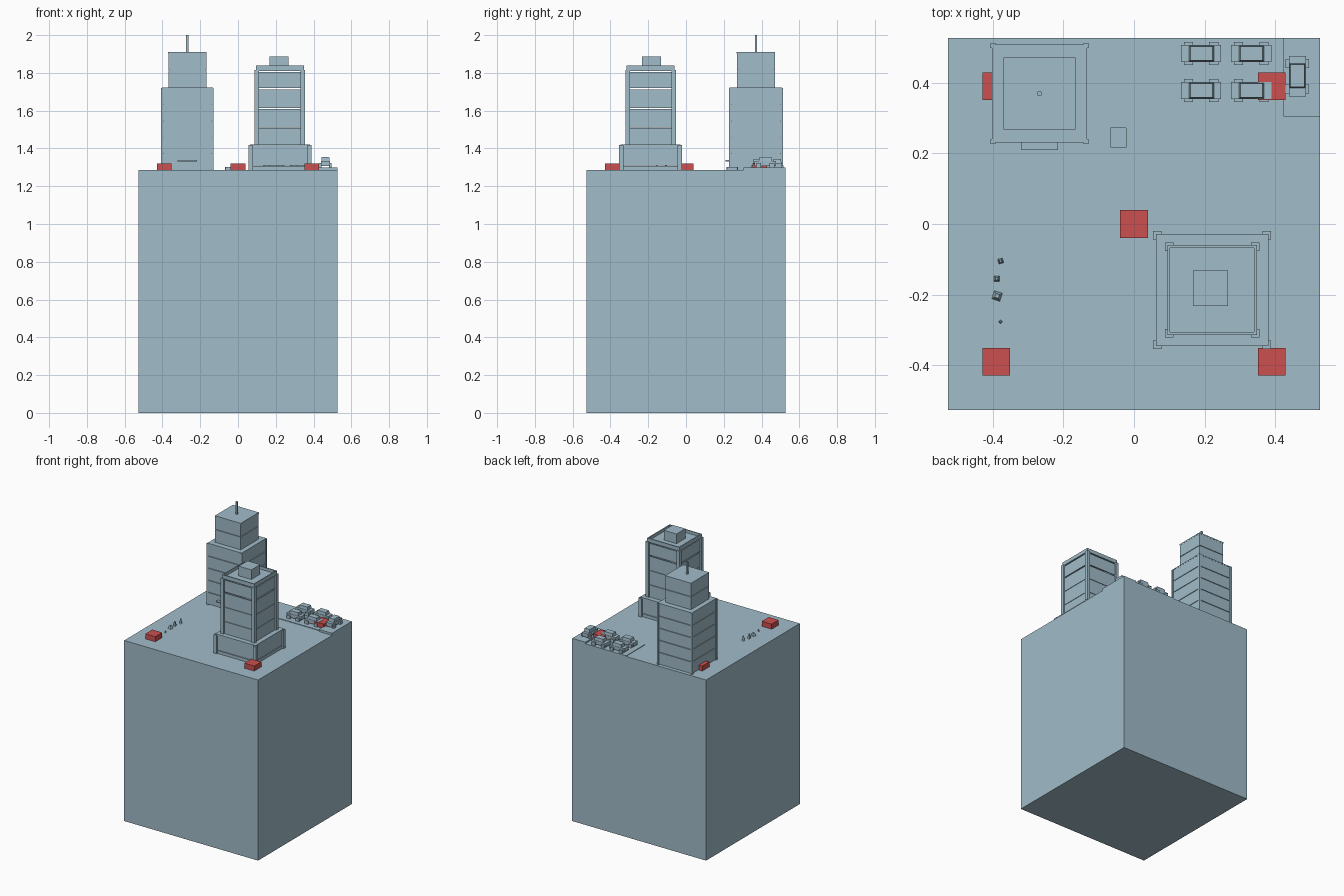
import bpy, bmesh, math
from mathutils import Matrix

if "Cube" in bpy.data.objects:
    bpy.data.objects.remove(bpy.data.objects["Cube"])


def material(name, rgb):
    m = bpy.data.materials.new(name)
    m.diffuse_color = (*rgb, 1)
    m.use_nodes = True
    m.node_tree.nodes["Principled BSDF"].inputs["Base Color"].default_value = m.diffuse_color
    return m


BLUE = material("pale_blue_grey", (0.354, 0.503, 0.584))
RED = material("red", (0.60, 0.08, 0.08))
G = 1.285  # ground level on top of the block


def boxes(name, parts, mat=BLUE, loc=(0, 0, 0), rot=0.0):
    """One object from boxes given as (x0, x1, y0, y1, z0, z1[, top taper])."""
    bm = bmesh.new()
    for p in parts:
        x0, x1, y0, y1, z0, z1 = p[:6]
        taper = p[6] if len(p) > 6 else 1
        vs = bmesh.ops.create_cube(bm, size=1)["verts"]
        for v in vs:
            k = taper if v.co.z > 0 else 1
            v.co = ((x0 + x1) / 2 + v.co.x * (x1 - x0) * k,
                    (y0 + y1) / 2 + v.co.y * (y1 - y0) * k,
                    (z0 + z1) / 2 + v.co.z * (z1 - z0))
    me = bpy.data.meshes.new(name)
    bm.to_mesh(me)
    bm.free()
    me.materials.append(mat)
    ob = bpy.data.objects.new(name, me)
    ob.location, ob.rotation_euler = loc, (0, 0, rot)
    bpy.context.collection.objects.link(ob)
    return ob


def slab(hx, hy, z0, z1):
    return (-hx, hx, -hy, hy, z0, z1)


def ring(hx, hy, t, z0, z1):
    """Four walls around a hollow square."""
    return [(-hx, hx, -hy, -hy + t, z0, z1), (-hx, hx, hy - t, hy, z0, z1),
            (-hx, -hx + t, -hy + t, hy - t, z0, z1), (hx - t, hx, -hy + t, hy - t, z0, z1)]


def corners(hx, hy, arm, t, z0, z1):
    """L-shaped pillars at four corners."""
    out = []
    for sx in (-1, 1):
        for sy in (-1, 1):
            xa, xb, xt = sx * hx, sx * (hx - arm), sx * (hx - t)
            ya, yb, yt = sy * hy, sy * (hy - arm), sy * (hy - t)
            out.append((min(xa, xb), max(xa, xb), min(ya, yt), max(ya, yt), z0, z1))
            out.append((min(xa, xt), max(xa, xt), min(yt, yb), max(yt, yb), z0, z1))
    return out


# Ground block and red markers
boxes("ground_block", [slab(0.527, 0.527, 0, G)])
for i, (x, y) in enumerate([(0, 0), (-0.39, -0.39), (0.39, -0.39), (-0.39, 0.39), (0.39, 0.39)]):
    boxes(f"red_marker_{i}", [slab(0.039, 0.039, G - 0.035, 1.321)], RED, (x, y, 0))

# Front building: podium, floors with open slots, parapet, roof box
c = (0.2215, -0.187, 0)
boxes("podium_walls", ring(0.157, 0.157, 0.012, G, 1.306) + ring(0.157, 0.157, 0.012, 1.310, 1.41)
      + [slab(0.159, 0.159, 1.41, 1.422)], loc=c)
boxes("podium_pillars", corners(0.167, 0.167, 0.024, 0.012, G, 1.417), loc=c)
floors = []
for z0, z1 in [(1.422, 1.508), (1.511, 1.610), (1.613, 1.712), (1.720, 1.804)]:
    floors += ring(0.125, 0.125, 0.007, z0, z1)
boxes("office_walls", floors, loc=c)
boxes("office_pillars", corners(0.134, 0.134, 0.024, 0.012, 1.422, 1.815), loc=c)
boxes("office_roof", [slab(0.127, 0.127, 1.811, 1.818)] + ring(0.127, 0.127, 0.008, 1.818, 1.838), loc=c)
boxes("roof_box", [slab(0.05, 0.05, 1.818, 1.887)], loc=(0.217, -0.182, 0))

# Back tower: core, floor panels, corner pillars, upper block, mast, canopy
c = (-0.268, 0.37, 0)
panels = []
for i in range(5):
    z = G + 0.004 + i * 0.086
    panels += ring(0.134, 0.138, 0.008, z, z + 0.082)
boxes("tower_core", [slab(0.127, 0.131, G, 1.715)], loc=c)
boxes("tower_panels", panels, loc=c)
boxes("tower_roof", [slab(0.135, 0.139, 1.714, 1.722)], loc=c)
boxes("tower_pillars", corners(0.139, 0.143, 0.014, 0.012, G, 1.72), loc=c)
boxes("upper_core", [slab(0.095, 0.095, 1.722, 1.905)], loc=c)
boxes("upper_panels", ring(0.101, 0.101, 0.007, 1.722, 1.812) + ring(0.101, 0.101, 0.007, 1.816, 1.902)
      + [slab(0.102, 0.102, 1.902, 1.911)], loc=c)
boxes("mast", [slab(0.006, 0.006, 1.911, 2.0)], loc=c)
boxes("entrance_canopy", [(-0.052, 0.052, -0.161, -0.134, 1.332, 1.339)], loc=c)

# Parking area and raised bay
boxes("parking_floor", [(0.103, 0.424, 0.316, 0.527, G, 1.289)])
boxes("raised_bay", [(0.424, 0.527, 0.305, 0.527, G, 1.300)])


def car(name, x, y, z, rot=0.0):
    parts = [(-0.057, 0.057, -0.024, 0.024, 0.008, 0.034),
             (-0.034, 0.036, -0.022, 0.022, 0.034, 0.055, 0.9)]
    for sx in (-0.036, 0.036):
        for sy in (-1, 1):
            a, b = sorted((sy * 0.020, sy * 0.033))
            parts.append((sx - 0.013, sx + 0.013, a, b, 0, 0.022))
    boxes(name, parts, loc=(x, y, z), rot=rot)


for i, x in enumerate((0.190, 0.332)):
    for j, y in enumerate((0.378, 0.483)):
        car(f"car_{i}{j}", x, y, 1.289)
car("parked_car_raised", 0.463, 0.419, 1.300, math.pi / 2)

# Low rounded planter
planter = boxes("planter", [slab(0.024, 0.030, 0, 0.016)], loc=(-0.044, 0.245, G))
bm = bmesh.new()
bm.from_mesh(planter.data)
edges = [e for e in bm.edges if abs(e.verts[0].co.z - e.verts[1].co.z) > 0.01]
bmesh.ops.bevel(bm, geom=edges, offset=0.007, segments=2, affect='EDGES', profile=0.5)
bm.to_mesh(planter.data)
bm.free()

# Small pointed stones
for i, (x, y, s, h, r) in enumerate([(-0.378, -0.105, 0.007, 0.034, 0.3), (-0.389, -0.155, 0.008, 0.032, 0.0),
                                     (-0.388, -0.204, 0.012, 0.022, -0.3), (-0.378, -0.277, 0.004, 0.014, 0.8)]):
    boxes(f"stone_{i}", [slab(s, s, 0, h) + (0.45,)], loc=(x, y, G), rot=r)
